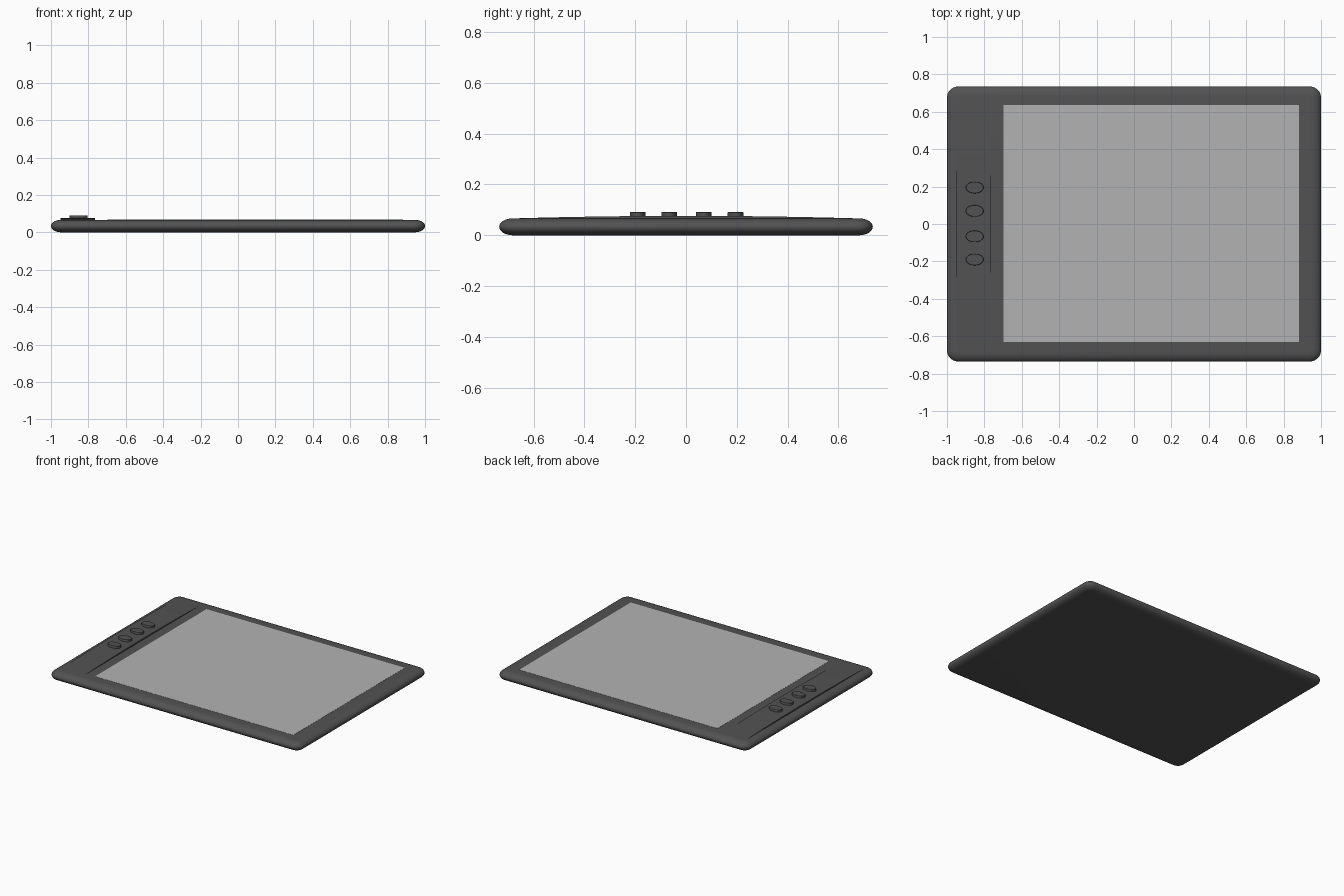
import bpy, bmesh
from math import sin, cos, pi

if "Cube" in bpy.data.objects:
    bpy.data.objects.remove(bpy.data.objects["Cube"])

TOP = 0.067  # height of the flat top face

dark = bpy.data.materials.new("dark_shell")
dark.diffuse_color = (0.085, 0.085, 0.085, 1)
dark.use_nodes = True
dark.node_tree.nodes["Principled BSDF"].inputs["Base Color"].default_value = dark.diffuse_color
light = bpy.data.materials.new("screen_grey")
light.diffuse_color = (0.45, 0.45, 0.45, 1)
light.use_nodes = True
light.node_tree.nodes["Principled BSDF"].inputs["Base Color"].default_value = light.diffuse_color


def make(name, rings, mat, smooth=True):
    """Skin a stack of equal closed rings and cap both ends."""
    bm = bmesh.new()
    loops = [[bm.verts.new(p) for p in ring] for ring in rings]
    n = len(loops[0])
    for a, b in zip(loops, loops[1:]):
        for i in range(n):
            j = (i + 1) % n
            bm.faces.new((a[i], a[j], b[j], b[i]))
    bm.faces.new(loops[0][::-1])
    bm.faces.new(loops[-1])
    bmesh.ops.recalc_face_normals(bm, faces=bm.faces)
    mesh = bpy.data.meshes.new(name)
    bm.to_mesh(mesh)
    bm.free()
    ob = bpy.data.objects.new(name, mesh)
    bpy.context.collection.objects.link(ob)
    mesh.materials.append(mat)
    if smooth:
        bpy.ops.object.select_all(action='DESELECT')
        ob.select_set(True)
        bpy.context.view_layer.objects.active = ob
        bpy.ops.object.shade_smooth_by_angle(angle=0.6)
    return ob


def rounded_rect(hx, hy, r, z, seg=8):
    pts = []
    for k, (sx, sy) in enumerate(((1, 1), (-1, 1), (-1, -1), (1, -1))):
        for i in range(seg + 1):
            a = (k + i / seg) * pi / 2
            pts.append((sx * (hx - r) + r * cos(a), sy * (hy - r) + r * sin(a), z))
    return pts


# tablet body: rounded slab with a half-ellipse edge profile
rings = []
for i in range(17):
    t = -pi / 2 + pi * i / 16
    inset = 0.055 * (1 - cos(t))
    rings.append(rounded_rect(1 - inset, 0.735 - inset, 0.06 - inset,
                              TOP / 2 * (1 + sin(t))))
make("tablet_body", rings, dark)

# drawing surface: thin light plate on the top
x0, x1, y0, y1 = -0.697, 0.883, -0.632, 0.637
make("drawing_surface",
     [[(x0, y0, z), (x1, y0, z), (x1, y1, z), (x0, y1, z)]
      for z in (TOP - 0.003, TOP + 0.001)], light, False)

# control strip: shallow arch along y, extruded across x
arch = [(0.66 * (1 - i / 8), TOP + 0.0095 * (1 - (1 - i / 8) ** 2)) for i in range(17)]
section = [(0.66, TOP - 0.004)] + arch + [(-0.66, TOP - 0.004)]
make("control_strip", [[(x, y, z) for y, z in section] for x in (-0.95, -0.765)], dark)

# four oval buttons on the strip
for k, y in enumerate((0.195, 0.07, -0.066, -0.19)):
    make(f"button_{k + 1}",
         [[(-0.852 + 0.048 * s * cos(2 * pi * i / 32), y + 0.031 * s * sin(2 * pi * i / 32), z)
           for i in range(32)]
          for z, s in ((TOP, 1), (0.089, 1), (0.091, 0.96))], dark)
